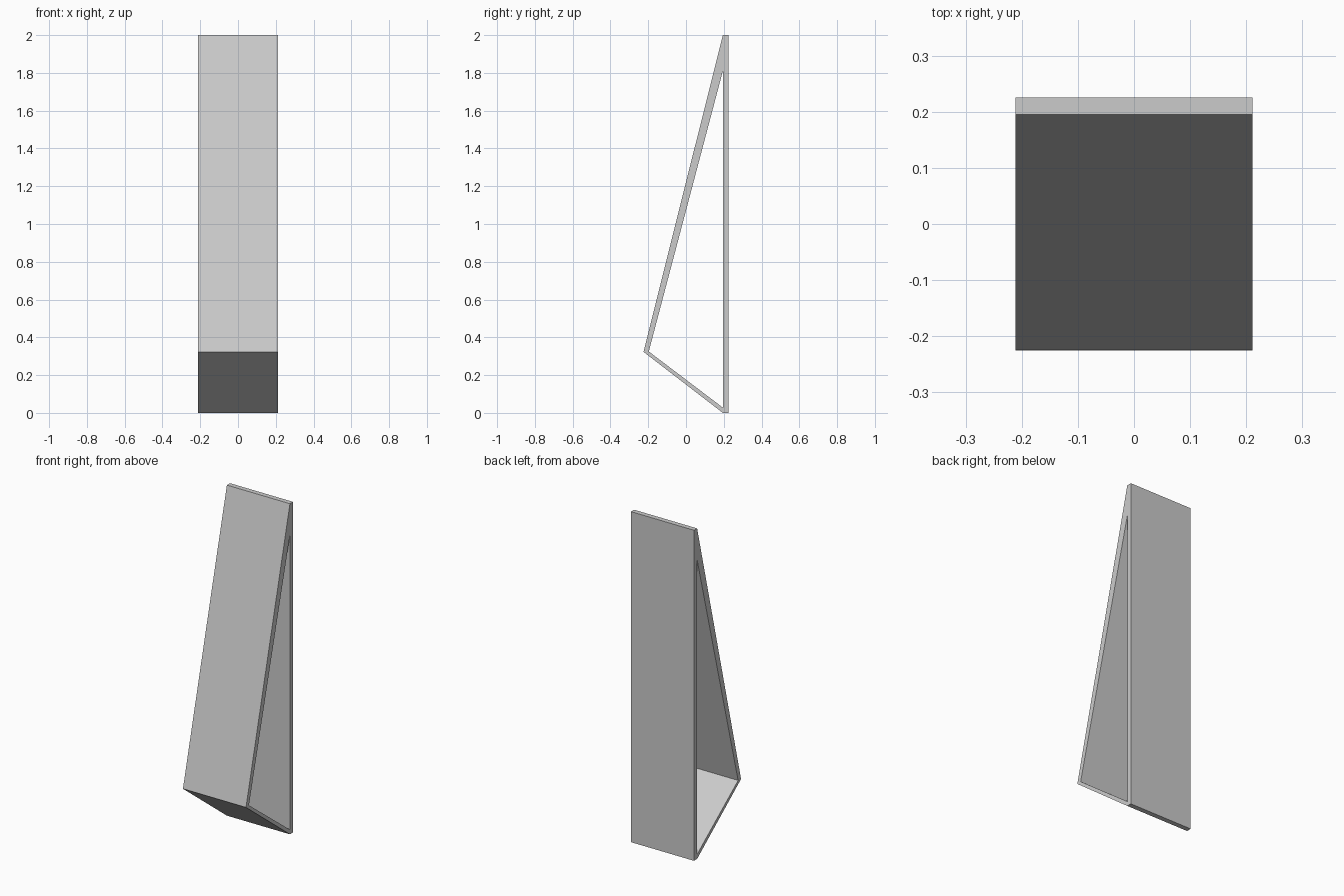
import bpy
import bmesh

cube = bpy.data.objects.get("Cube")
if cube:
    bpy.data.objects.remove(cube, do_unlink=True)

HALF_WIDTH = 0.211

grey = bpy.data.materials.new("plain grey")
grey.use_nodes = True
colour = (0.6, 0.6, 0.6, 1)
grey.diffuse_color = colour
grey.node_tree.nodes["Principled BSDF"].inputs["Base Color"].default_value = colour


def panel(name, profile):
    """Extrude a side profile of (y, z) points across the full width."""
    bm = bmesh.new()
    side = bm.faces.new([bm.verts.new((-HALF_WIDTH, y, z)) for y, z in profile])
    grown = bmesh.ops.extrude_face_region(bm, geom=[side])["geom"]
    moved = [v for v in grown if isinstance(v, bmesh.types.BMVert)]
    bmesh.ops.translate(bm, verts=moved, vec=(2 * HALF_WIDTH, 0, 0))
    bmesh.ops.recalc_face_normals(bm, faces=bm.faces)
    mesh = bpy.data.meshes.new(name)
    bm.to_mesh(mesh)
    bm.free()
    mesh.materials.append(grey)
    obj = bpy.data.objects.new(name, mesh)
    bpy.context.collection.objects.link(obj)


# Corners shared by the panels
back, inner = 0.225, 0.195
top_outer, top_inner = (inner, 2), (inner, 1.81)
nose_outer, nose_inner = (-0.225, 0.323), (-0.197, 0.325)
foot_outer, foot_inner = (inner, 0), (inner, 0.028)

# Upright back, leaning front and sloping underside
panel("back_panel", [(inner, 0), (back, 0), (back, 2), (inner, 2)])
panel("front_panel", [nose_outer, nose_inner, top_inner, top_outer])
panel("bottom_panel", [nose_outer, foot_outer, foot_inner, nose_inner])
